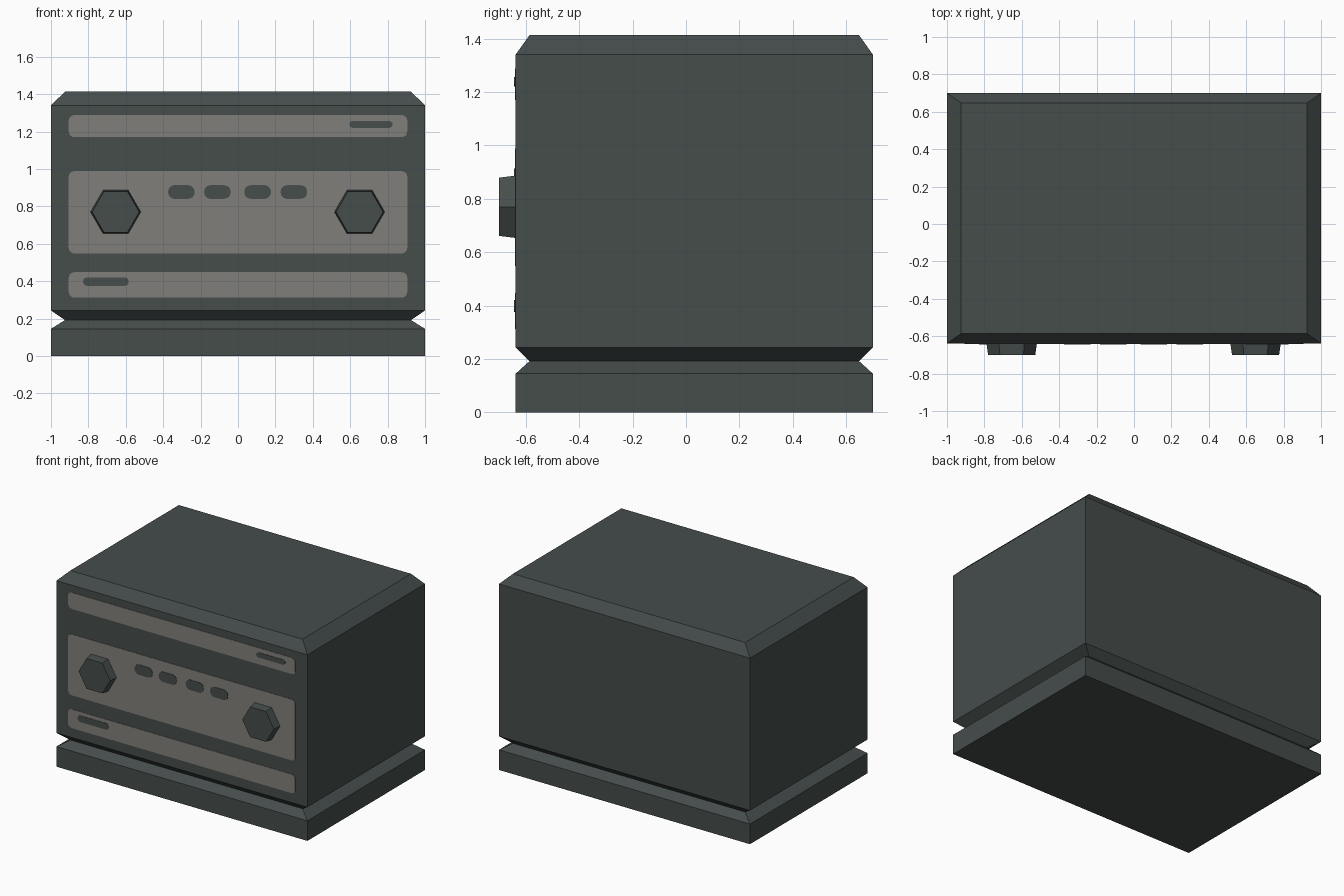
import bpy, bmesh, math

if "Cube" in bpy.data.objects:
    bpy.data.objects.remove(bpy.data.objects["Cube"])


def material(name, rgb):
    m = bpy.data.materials.new(name)
    m.diffuse_color = (*rgb, 1)
    m.use_nodes = True
    m.node_tree.nodes["Principled BSDF"].inputs["Base Color"].default_value = m.diffuse_color
    return m


DARK = material("dark_grey", (0.060, 0.074, 0.071))
PANEL = material("warm_grey", (0.222, 0.212, 0.192))
FRONT, BACK = -0.638, 0.70


def loft(name, rings, mat):
    """Skin a stack of equal-length point rings and cap both ends."""
    bm = bmesh.new()
    loops = [[bm.verts.new(p) for p in ring] for ring in rings]
    n = len(loops[0])
    for a, b in zip(loops, loops[1:]):
        for i in range(n):
            j = (i + 1) % n
            bm.faces.new((a[i], a[j], b[j], b[i]))
    bm.faces.new(loops[0][::-1])
    bm.faces.new(loops[-1])
    bmesh.ops.recalc_face_normals(bm, faces=bm.faces)
    mesh = bpy.data.meshes.new(name)
    bm.to_mesh(mesh)
    bm.free()
    mesh.materials.append(mat)
    obj = bpy.data.objects.new(name, mesh)
    bpy.context.collection.objects.link(obj)
    return obj


def rect(z, dx=0.0, dy=0.0):
    x, y0, y1 = 1 - dx, FRONT + dy, BACK - dy
    return [(-x, y0, z), (x, y0, z), (x, y1, z), (-x, y1, z)]


def plate(name, x0, x1, z0, z1, r, y, mat):
    """Thin rounded plate on the front face, its outer side at y."""
    pts = []
    for cx, cz, start in ((x1 - r, z1 - r, 0), (x0 + r, z1 - r, 90),
                          (x0 + r, z0 + r, 180), (x1 - r, z0 + r, 270)):
        for k in range(6):
            a = math.radians(start + 18 * k)
            pts.append((cx + r * math.cos(a), cz + r * math.sin(a)))
    loft(name, [[(px, yy, pz) for px, pz in pts] for yy in (FRONT + 0.001, y)], mat)


def hexagon(cx, cz, r, y):
    return [(cx + r * math.cos(k * math.pi / 3), y, cz + r * math.sin(k * math.pi / 3))
            for k in range(6)]


# Base and cabinet, meeting at a chamfered waist
loft("base", [rect(0), rect(0.145), rect(0.192, 0.075, 0.052)], DARK)
loft("cabinet", [rect(0.192, 0.075, 0.052), rect(0.243), rect(1.34),
                 rect(1.413, 0.075, 0.052)], DARK)

# Front panels
for name, z0, z1 in (("top_panel", 1.17, 1.288), ("control_panel", 0.548, 0.988),
                     ("bottom_panel", 0.312, 0.448)):
    plate(name, -0.905, 0.905, z0, z1, 0.03, FRONT - 0.003, PANEL)

# Dark buttons and slots
for i, x in enumerate((-0.303, -0.11, 0.105, 0.299)):
    plate(f"button_{i + 1}", x - 0.071, x + 0.071, 0.84, 0.913, 0.035, FRONT - 0.006, DARK)
plate("top_slot", 0.596, 0.826, 1.22, 1.256, 0.0175, FRONT - 0.006, DARK)
plate("bottom_slot", -0.828, -0.585, 0.375, 0.42, 0.02, FRONT - 0.006, DARK)

# Tapered hexagonal knobs
for side, x in (("left", -0.654), ("right", 0.65)):
    loft(f"{side}_knob", [hexagon(x, 0.77, 0.135, FRONT + 0.001),
                          hexagon(x, 0.77, 0.126, -0.70)], DARK)
